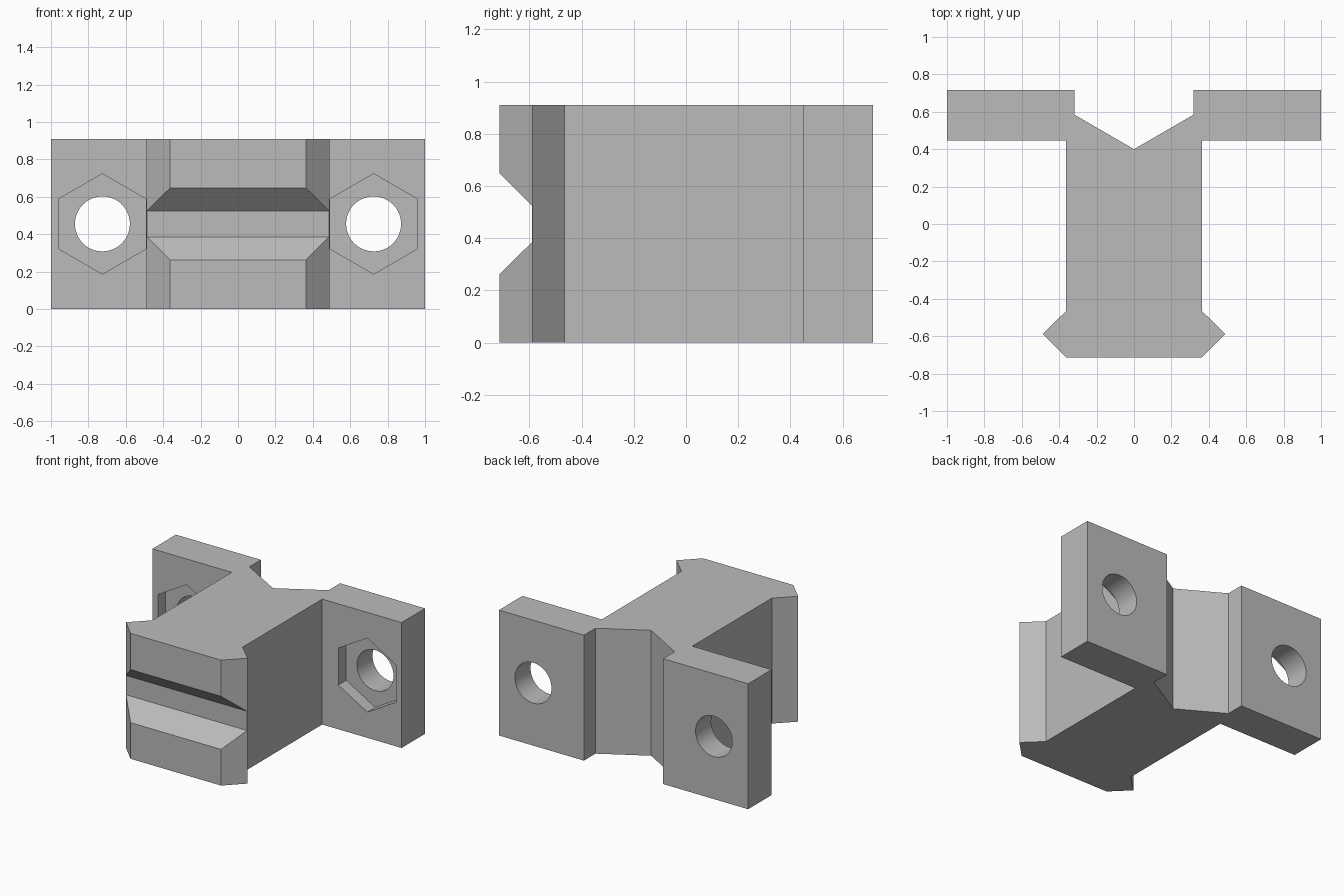
import bpy, bmesh, math
from mathutils import Vector

cube = bpy.data.objects.get("Cube")
if cube:
    bpy.data.objects.remove(cube, do_unlink=True)

HEIGHT = 0.91
MID = HEIGHT / 2

grey = bpy.data.materials.new("plain grey")
grey.use_nodes = True
colour = (0.5, 0.5, 0.5, 1)
grey.diffuse_color = colour
grey.node_tree.nodes["Principled BSDF"].inputs["Base Color"].default_value = colour


def prism(name, outline, direction):
    """Solid made by sweeping a closed 3D outline along a direction."""
    bm = bmesh.new()
    face = bm.faces.new([bm.verts.new(p) for p in outline])
    swept = bmesh.ops.extrude_face_region(bm, geom=[face])
    moved = [v for v in swept["geom"] if isinstance(v, bmesh.types.BMVert)]
    bmesh.ops.translate(bm, verts=moved, vec=Vector(direction))
    bmesh.ops.recalc_face_normals(bm, faces=bm.faces)
    mesh = bpy.data.meshes.new(name)
    bm.to_mesh(mesh)
    bm.free()
    mesh.materials.append(grey)
    obj = bpy.data.objects.new(name, mesh)
    bpy.context.collection.objects.link(obj)
    return obj


def bore(name, x, radius, sides, y0, y1):
    """Upright polygon swept along y, with a corner at the top."""
    ring = []
    for i in range(sides):
        a = math.tau * i / sides
        ring.append((x + radius * math.sin(a), y0, MID + radius * math.cos(a)))
    return prism(name, ring, (0, y1 - y0, 0))


def cut(target, cutter):
    mod = target.modifiers.new(cutter.name, 'BOOLEAN')
    mod.operation = 'DIFFERENCE'
    mod.solver = 'EXACT'
    mod.object = cutter
    bpy.context.view_layer.objects.active = target
    bpy.ops.object.modifier_apply(modifier=mod.name)
    bpy.data.objects.remove(cutter, do_unlink=True)


# Bracket body: half of the plan outline, mirrored and raised
half = [(0.363, -0.713), (0.488, -0.588), (0.363, -0.465), (0.363, 0.447),
        (1.0, 0.447), (1.0, 0.716), (0.318, 0.716), (0.318, 0.584)]
plan = half + [(0, 0.4)] + [(-x, y) for x, y in reversed(half)]
body = prism("bracket_body", [(x, y, 0) for x, y in plan], (0, 0, HEIGHT))

# Tapered groove across the front
groove = [(-0.8, y, MID + s * h) for s, y, h in
          ((-1, -0.813, 0.292), (-1, -0.59, 0.07), (1, -0.59, 0.07), (1, -0.813, 0.292))]
cut(body, prism("groove_cutter", groove, (1.6, 0, 0)))

# Bolt holes with hexagonal nut pockets in both flanges
for side in (-1, 1):
    cut(body, bore("nut_pocket_cutter", side * 0.725, 0.268, 6, 0.40, 0.537))
    cut(body, bore("bolt_hole_cutter", side * 0.725, 0.147, 48, 0.3, 0.9))

bpy.ops.object.select_all(action='DESELECT')
body.select_set(True)
bpy.context.view_layer.objects.active = body
bpy.ops.object.shade_smooth_by_angle(angle=math.radians(25))
